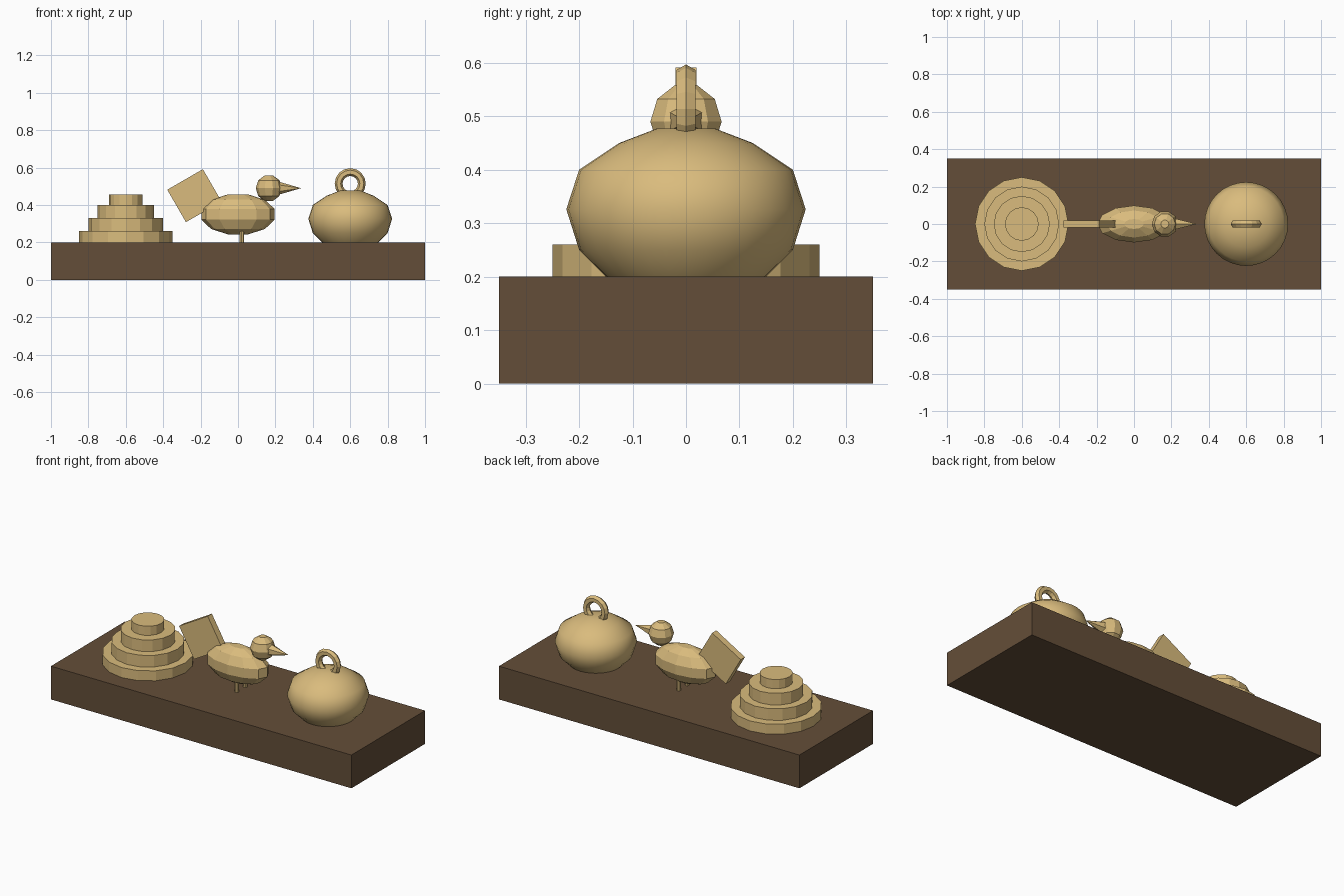
import bpy, bmesh
from math import sin, cos, pi, radians
from mathutils import Matrix

cube = bpy.data.objects.get("Cube")
if cube:
    bpy.data.objects.remove(cube)


def material(name, rgb):
    m = bpy.data.materials.new(name)
    m.use_nodes = True
    m.diffuse_color = (*rgb, 1)
    m.node_tree.nodes["Principled BSDF"].inputs["Base Color"].default_value = (*rgb, 1)
    return m


tan = material("tan", (0.70, 0.50, 0.205))
brown = material("dark_brown", (0.127, 0.076, 0.040))


def finish(name, bm, mat, loc=(0, 0, 0)):
    bmesh.ops.recalc_face_normals(bm, faces=bm.faces)
    me = bpy.data.meshes.new(name)
    bm.to_mesh(me)
    bm.free()
    me.materials.append(mat)
    ob = bpy.data.objects.new(name, me)
    ob.location = loc
    bpy.context.collection.objects.link(ob)
    return ob


def box(name, size, loc, mat, tilt=0):
    bm = bmesh.new()
    turn = Matrix.Rotation(tilt, 4, 'Y') @ Matrix.Diagonal((*size, 1))
    bmesh.ops.create_cube(bm, size=1, matrix=turn)
    return finish(name, bm, mat, loc)


def lathe(name, profile, sides, loc, scale=(1, 1, 1)):
    """Turn (radius, height) points about z and cap both ends."""
    bm = bmesh.new()
    rings = [[bm.verts.new((r * cos(2 * pi * i / sides), r * sin(2 * pi * i / sides), z))
              for i in range(sides)] for r, z in profile]
    for a, b in zip(rings, rings[1:]):
        for i in range(sides):
            j = (i + 1) % sides
            bm.faces.new((a[i], a[j], b[j], b[i]))
    bm.faces.new(rings[0])
    bm.faces.new(rings[-1])
    bmesh.ops.scale(bm, vec=scale, verts=bm.verts)
    return finish(name, bm, tan, loc)


def ball(name, sides, loc, scale):
    """Low-poly ball with flat ends instead of poles."""
    n = sides // 2
    angles = [pi * (i + 0.5) / n for i in range(n)]
    return lathe(name, [(sin(a), -cos(a)) for a in angles], sides, loc, scale)


# Base slab
box("base", (2, 0.7, 0.2), (0, 0, 0.1), brown)

# Stepped round mound
levels = [(0.25, 0.20, 0.26), (0.20, 0.26, 0.33), (0.15, 0.33, 0.40), (0.09, 0.40, 0.455)]
for k, (r, low, high) in enumerate(levels):
    lathe(f"mound_step_{k + 1}", [(r, low), (r, high)], 16, (-0.6, 0, 0))

# Bird
ball("bird_body", 12, (0, 0, 0.35), (0.203, 0.102, 0.111))
ball("bird_head", 10, (0.165, 0, 0.49), (0.07, 0.07, 0.072))
box("bird_tail", (0.22, 0.04, 0.2), (-0.233, 0, 0.45), tan, radians(-30))
for side, y in (("left", 0.04), ("right", -0.04)):
    lathe(f"bird_leg_{side}", [(0.012, 0.2), (0.012, 0.28)], 8, (0.02, y, 0))

# Six-sided beak pointing along +x
bm = bmesh.new()
bmesh.ops.create_cone(bm, cap_ends=True, segments=6, radius1=0.035, radius2=0, depth=0.12,
                      matrix=Matrix.Rotation(pi / 2, 4, 'Y') @ Matrix.Rotation(pi / 2, 4, 'Z'))
finish("bird_beak", bm, tan, (0.277, 0, 0.49))

# Rounded pot
pot = lathe("pot", [(0.15, 0.2), (0.2, 0.25), (0.224, 0.326), (0.2, 0.4),
                    (0.125, 0.45), (0.055, 0.477)], 32, (0.6, 0, 0))
bpy.context.view_layer.objects.active = pot
pot.select_set(True)
bpy.ops.object.shade_smooth_by_angle(angle=radians(42))
pot.select_set(False)

# Ring handle standing on the pot
bpy.ops.mesh.primitive_torus_add(major_segments=16, minor_segments=6, major_radius=0.062,
                                 minor_radius=0.021, location=(0.6, 0, 0.514),
                                 rotation=(pi / 2, 0, 0))
handle = bpy.context.object
handle.name = "pot_handle"
handle.data.materials.clear()
handle.data.materials.append(tan)
handle.select_set(False)
